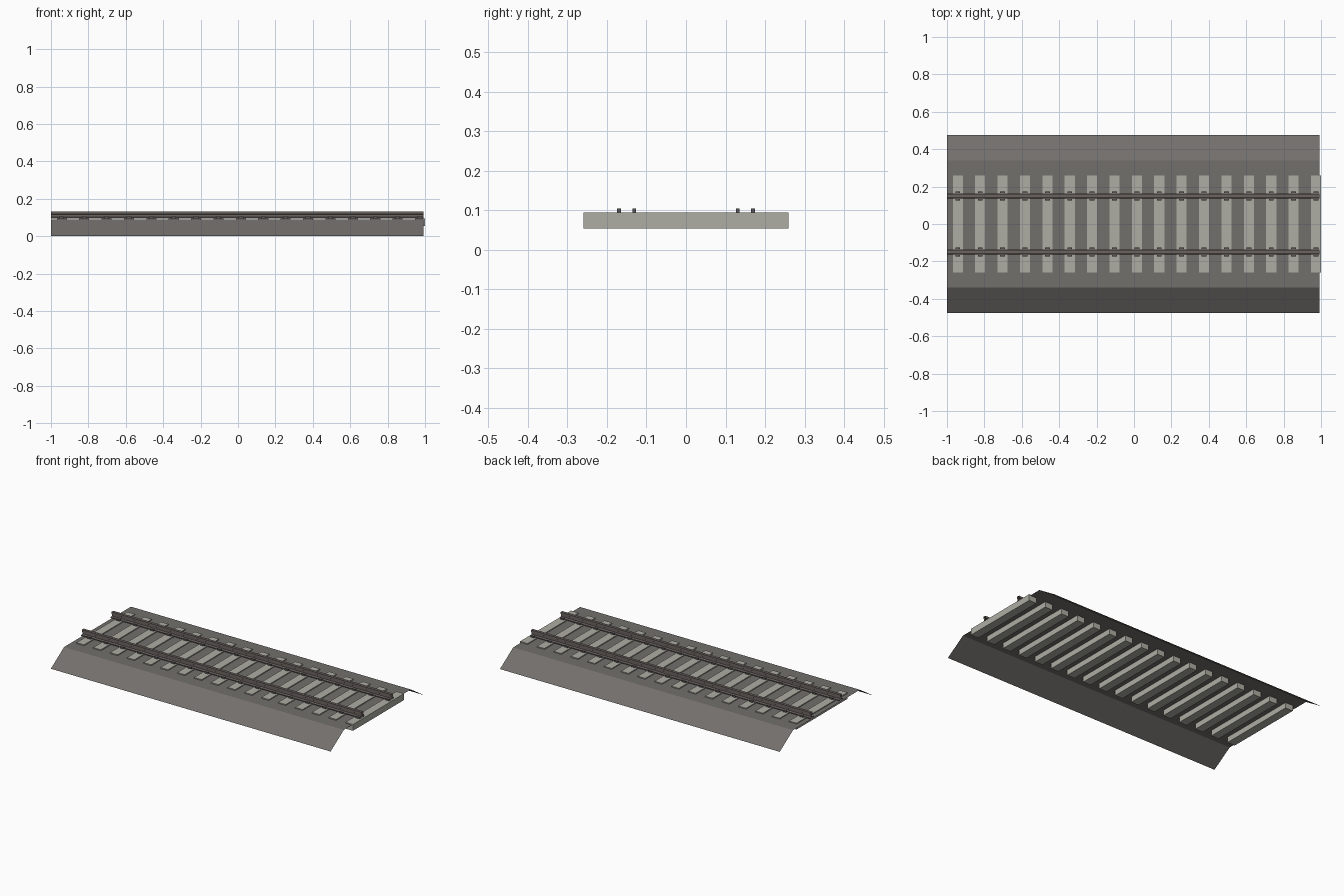
import bpy

if "Cube" in bpy.data.objects:
    bpy.data.objects.remove(bpy.data.objects["Cube"])

SLEEPERS = 17
FIRST_X, LAST_X = -0.942, 0.973
RAIL_Y = 0.15


def material(name, rgb):
    m = bpy.data.materials.new(name)
    m.diffuse_color = (*rgb, 1)
    m.use_nodes = True
    m.node_tree.nodes["Principled BSDF"].inputs["Base Color"].default_value = m.diffuse_color
    return m


stone = material("ballast_grey", (0.17, 0.16, 0.15))
concrete = material("concrete", (0.42, 0.42, 0.37))
steel = material("rail_steel", (0.15, 0.13, 0.12))
iron = material("dark_iron", (0.10, 0.09, 0.09))


def make(name, verts, faces, mat):
    me = bpy.data.meshes.new(name)
    me.from_pydata(verts, [], faces)
    me.materials.append(mat)
    ob = bpy.data.objects.new(name, me)
    bpy.context.collection.objects.link(ob)
    return ob


def extrude_x(name, profile, x0, x1, closed, mat):
    """Open-ended extrusion of a (y, z) profile along x."""
    n = len(profile)
    verts = [(x, y, z) for x in (x0, x1) for y, z in profile]
    faces = [(i, (i + 1) % n, n + (i + 1) % n, n + i)
             for i in range(n if closed else n - 1)]
    return make(name, verts, faces, mat)


def box(name, centre, size, mat):
    verts = [tuple(c + s * d / 2 for c, s, d in zip(centre, signs, size))
             for signs in [(a, b, c) for a in (-1, 1) for b in (-1, 1) for c in (-1, 1)]]
    faces = [(0, 1, 3, 2), (4, 6, 7, 5), (0, 4, 5, 1),
             (2, 3, 7, 6), (0, 2, 6, 4), (1, 5, 7, 3)]
    return make(name, verts, faces, mat)


# ballast bed: open sheet with sloping shoulders
extrude_x("ballast_bed", [(0.475, 0), (0.34, 0.088), (-0.34, 0.088), (-0.475, 0)],
          -1, 0.992, False, stone)

# rails: foot, web and head
half = [(0.016, 0.094), (0.016, 0.099), (0.004, 0.103),
        (0.004, 0.115), (0.009, 0.118), (0.009, 0.131)]
for side, label in ((-1, "front"), (1, "back")):
    pts = half + [(-y, z) for y, z in reversed(half)]
    extrude_x(label + "_rail", [(y + side * RAIL_Y, z) for y, z in reversed(pts)],
              -1, 0.992, True, steel)

# sleepers with four rail clips each
for i in range(SLEEPERS):
    x = FIRST_X + (LAST_X - FIRST_X) * i / (SLEEPERS - 1)
    box(f"sleeper_{i}", (x, 0, 0.0735), (0.054, 0.518, 0.041), concrete)
    for j, y in enumerate((-0.17, -0.131, 0.131, 0.17)):
        box(f"rail_clip_{i}_{j}", (x, y, 0.0985), (0.026, 0.01, 0.011), iron)
